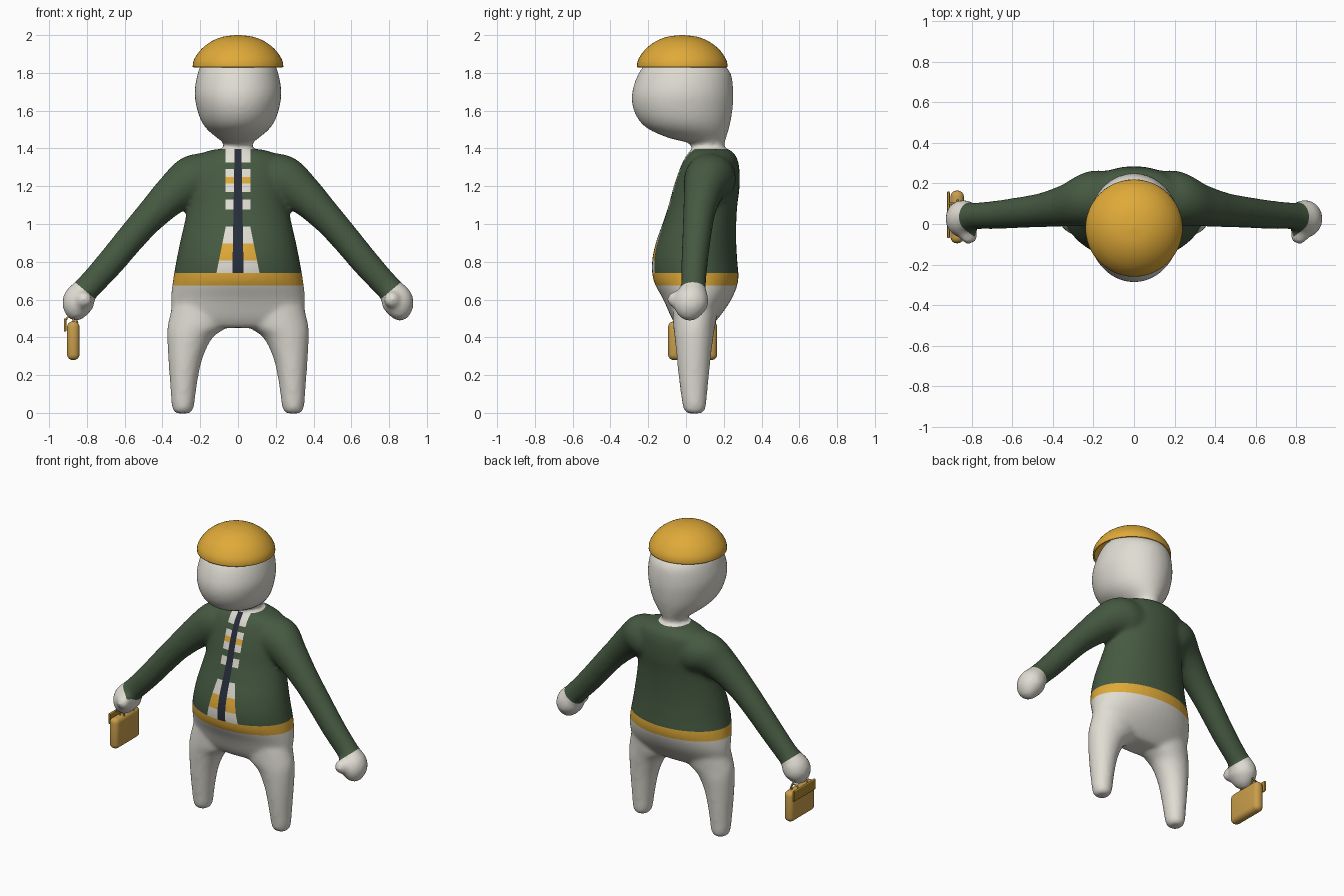
import bpy, bmesh, math
from mathutils import Vector

cube = bpy.data.objects.get("Cube")
if cube:
    bpy.data.objects.remove(cube)


def material(name, rgb):
    m = bpy.data.materials.new(name)
    m.use_nodes = True
    m.diffuse_color = (*rgb, 1)
    m.node_tree.nodes["Principled BSDF"].inputs["Base Color"].default_value = (*rgb, 1)
    return m


PALE, GREEN, GOLD, NAVY = range(4)
body_mats = [material("pale_cloth", (.74, .72, .65)), material("dark_green", (.06, .1, .053)),
             material("gold", (.74, .4, .04)), material("navy", (.02, .026, .044))]
bag_mat = material("tan_gold", (.58, .34, .07))
flap_mat = material("dark_gold", (.44, .24, .025))


def add_object(name, bm, mats):
    mesh = bpy.data.meshes.new(name)
    bm.to_mesh(mesh)
    bm.free()
    ob = bpy.data.objects.new(name, mesh)
    bpy.context.collection.objects.link(ob)
    for m in mats:
        mesh.materials.append(m)
    return ob


def smooth_rows(rows, steps=5):
    """Interpolate rows of numbers with a Catmull-Rom spline."""
    rows = [rows[0]] + rows + [rows[-1]]
    out = []
    for a, b, c, d in zip(rows, rows[1:], rows[2:], rows[3:]):
        for i in range(steps):
            t = i / steps
            out.append([q + .5 * t * (r - p + t * (2*p - 5*q + 4*r - s + t * (3*(q - r) + s - p)))
                        for p, q, r, s in zip(a, b, c, d)])
    return out + [list(rows[-1])]


def loft(bm, rings, n=40, cap_start=True):
    """Skin elliptical rings given as centre, half axis u, half axis v."""
    loops = []
    for c, u, v in rings:
        angles = [2 * math.pi * i / n for i in range(n)]
        loops.append([bm.verts.new(c + u * math.cos(a) + v * math.sin(a)) for a in angles])
    for lo, hi in zip(loops, loops[1:]):
        for i in range(n):
            j = (i + 1) % n
            bm.faces.new((lo[i], lo[j], hi[j], hi[i]))
    bm.faces.new(loops[-1])
    if cap_start:
        bm.faces.new(loops[0][::-1])


def upright(rows, side=1):
    """Rows: height, centre x, half width, front y, back y."""
    return [(Vector((side * cx, (f + b) / 2, z)), Vector((rx, 0, 0)), Vector((0, (b - f) / 2, 0)))
            for z, cx, rx, f, b in smooth_rows(rows)]


def limb(rows, side):
    """Rows: x, z, y, half thickness, half depth."""
    rows = smooth_rows(rows)
    rings = []
    for i, (x, z, y, r, ry) in enumerate(rows):
        p, q = rows[max(i - 1, 0)], rows[min(i + 1, len(rows) - 1)]
        d = Vector((q[0] - p[0], 0, q[1] - p[1])).normalized()
        rings.append((Vector((side * x, y, z)), Vector((-d.z * side, 0, d.x)) * r, Vector((0, ry, 0))))
    return rings


# Body volumes
torso = [(.45, 0, .3, -.04, .12), (.5, 0, .345, -.075, .17), (.6, 0, .355, -.12, .24),
         (.7, 0, .345, -.172, .277), (.8, 0, .328, -.18, .272), (.9, 0, .308, -.16, .266),
         (1, 0, .285, -.125, .266), (1.1, 0, .265, -.092, .272), (1.2, 0, .262, -.065, .284),
         (1.3, 0, .255, -.03, .282), (1.36, 0, .225, 0, .265), (1.395, 0, .13, .03, .23)]
head = [(1.34, 0, .07, .03, .2), (1.4, 0, .07, .03, .2), (1.43, 0, .08, .01, .205),
        (1.455, 0, .11, -.09, .213), (1.5, 0, .163, -.195, .226), (1.55, 0, .197, -.25, .238),
        (1.62, 0, .22, -.282, .248), (1.7, 0, .23, -.285, .251), (1.8, 0, .213, -.25, .236),
        (1.86, 0, .185, -.2, .18), (1.92, 0, .12, -.13, .1), (1.95, 0, .05, -.06, .04)]
leg = [(-.003, .292, .035, .01, .08), (.012, .292, .052, -.01, .1), (.05, .291, .061, -.02, .108),
       (.1, .29, .066, -.027, .112), (.2, .286, .077, -.04, .122), (.3, .277, .093, -.05, .132),
       (.4, .254, .121, -.06, .145), (.46, .215, .158, -.068, .155), (.56, .19, .16, -.07, .17)]
arm = [(.1, 1.23, .13, .13, .13), (.225, 1.235, .125, .135, .135), (.335, 1.165, .093, .107, .105),
       (.45, 1.055, .07, .086, .085), (.55, .945, .058, .078, .077), (.68, .79, .045, .074, .07),
       (.775, .685, .04, .07, .066), (.81, .648, .035, .07, .072), (.838, .605, .028, .084, .09),
       (.853, .56, .025, .079, .088), (.86, .515, .02, .052, .06), (.862, .49, .02, .02, .025)]
bm = bmesh.new()
loft(bm, upright(torso))
loft(bm, upright(head))
for side in (1, -1):
    loft(bm, upright(leg, side))
    loft(bm, limb(arm, side))
    thumb = bmesh.ops.create_icosphere(bm, subdivisions=3, radius=.045)["verts"]
    bmesh.ops.translate(bm, verts=thumb, vec=(side * .815, -.055, .6))
bmesh.ops.recalc_face_normals(bm, faces=bm.faces)
body = add_object("body", bm, body_mats)

# Fuse the volumes into one skin
remesh = body.modifiers.new("fuse", 'REMESH')
remesh.mode = 'VOXEL'
remesh.voxel_size = .014
relax = body.modifiers.new("relax", 'SMOOTH')
relax.iterations = 8
fused = bpy.data.meshes.new_from_object(body.evaluated_get(bpy.context.evaluated_depsgraph_get()))
body.modifiers.clear()

# Clothing layout
BELT_LOW, BELT_TOP, COLLAR, FLARE = .675, .74, 1.397, .987
STRIPES = [(1.325, PALE), (1.29, GREEN), (1.25, PALE), (1.215, GOLD), (1.17, PALE), (1.13, GREEN),
           (1.077, PALE), (FLARE, GREEN), (.897, PALE), (.807, GOLD), (BELT_TOP, PALE)]
CUFF, CUFF_DIR = Vector((.81, 0, .648)), Vector((.64, 0, -.77))


def panel_half(z):
    return .065 + max(0, FLARE - z) * .2


def zip_half(z):
    return .018 + (COLLAR - z) * .018


def on_arm(p):
    return abs(p.x) > .45


def on_trunk(p):
    return not on_arm(p)


def on_front(p):
    return abs(p.x) < .17 and p.y < .1 and BELT_TOP < p.z < COLLAR


def colour(p):
    x = abs(p.x)
    if on_arm(p):
        return PALE if (Vector((x, 0, p.z)) - CUFF).dot(CUFF_DIR) > 0 else GREEN
    if p.z > COLLAR or p.z < BELT_LOW:
        return PALE
    if p.z < BELT_TOP:
        return GOLD
    if on_front(p) and x < panel_half(p.z):
        if x < zip_half(p.z):
            return NAVY
        return next(c for low, c in STRIPES if p.z >= low)
    return GREEN


def cut(bm, point, normal, where):
    faces = [f for f in bm.faces if where(f.calc_center_median())]
    geom = set(faces) | {e for f in faces for e in f.edges} | {v for f in faces for v in f.verts}
    bmesh.ops.bisect_plane(bm, geom=list(geom), dist=1e-5, plane_co=point, plane_no=normal)


# Cut colour borders into the skin, then colour the faces
bm = bmesh.new()
bm.from_mesh(fused)
for z in (BELT_LOW, BELT_TOP, COLLAR):
    cut(bm, (0, 0, z), (0, 0, 1), on_trunk)
for z, _ in STRIPES[:-1]:
    cut(bm, (0, 0, z), (0, 0, 1), on_front)
for s in (1, -1):
    cut(bm, (s * CUFF.x, 0, CUFF.z), (s * CUFF_DIR.x, 0, CUFF_DIR.z), lambda p: on_arm(p) and p.x * s > 0)
    cut(bm, (s * panel_half(FLARE), 0, FLARE), (s, 0, 0), lambda p: on_front(p) and p.z > FLARE)
    cut(bm, (s * panel_half(FLARE), 0, FLARE), (s, 0, .2), lambda p: on_front(p) and p.z < FLARE)
    cut(bm, (s * zip_half(COLLAR), 0, COLLAR), (s, 0, .018), on_front)
for f in bm.faces:
    f.smooth = True
    f.material_index = colour(f.calc_center_median())
bm.to_mesh(body.data)
bm.free()

# Domed cap, open underneath
bm = bmesh.new()
dome = [(.24, 1.83), (.237, 1.858), (.222, 1.89), (.19, 1.93), (.14, 1.967), (.08, 1.991), (.01, 2)]
loft(bm, [(Vector((0, -.02, z)), Vector((r, 0, 0)), Vector((0, r, 0))) for r, z in smooth_rows(dome, 3)],
     48, cap_start=False)
for f in bm.faces:
    f.smooth = True
cap = add_object("cap", bm, [body_mats[GOLD]])
shell = cap.modifiers.new("thickness", 'SOLIDIFY')
shell.thickness = .01
shell.offset = -1


# Handbag
def rounded_box(name, centre, size, radius, mat):
    bm = bmesh.new()
    bmesh.ops.create_cube(bm, size=1)
    bmesh.ops.scale(bm, verts=bm.verts, vec=size)
    bmesh.ops.bevel(bm, geom=bm.edges[:], offset=radius, segments=4, profile=.5, affect='EDGES')
    bmesh.ops.translate(bm, verts=bm.verts, vec=centre)
    for f in bm.faces:
        f.smooth = True
    return add_object(name, bm, [mat])


def strap(name, points):
    curve = bpy.data.curves.new(name, 'CURVE')
    curve.dimensions = '3D'
    curve.bevel_depth = .005
    curve.bevel_resolution = 2
    spline = curve.splines.new('POLY')
    path = smooth_rows(points)
    spline.points.add(len(path) - 1)
    for p, co in zip(spline.points, path):
        p.co = (*co, 1)
    curve.materials.append(bag_mat)
    bpy.context.collection.objects.link(bpy.data.objects.new(name, curve))


rounded_box("bag", (-.872, .035, .382), (.066, .26, .205), .03, bag_mat)
rounded_box("bag_flap", (-.915, .045, .465), (.013, .23, .07), .005, flap_mat)
for i, y in enumerate((.0, .1)):
    strap(f"bag_strap_{i}", [(-.913, y, .49), (-.895, y, .512), (-.865, y, .512), (-.85, y, .475)])
strap("bag_handle", [(-.87, -.02, .47), (-.87, -.005, .52), (-.87, .05, .545), (-.87, .105, .52), (-.87, .12, .47)])
